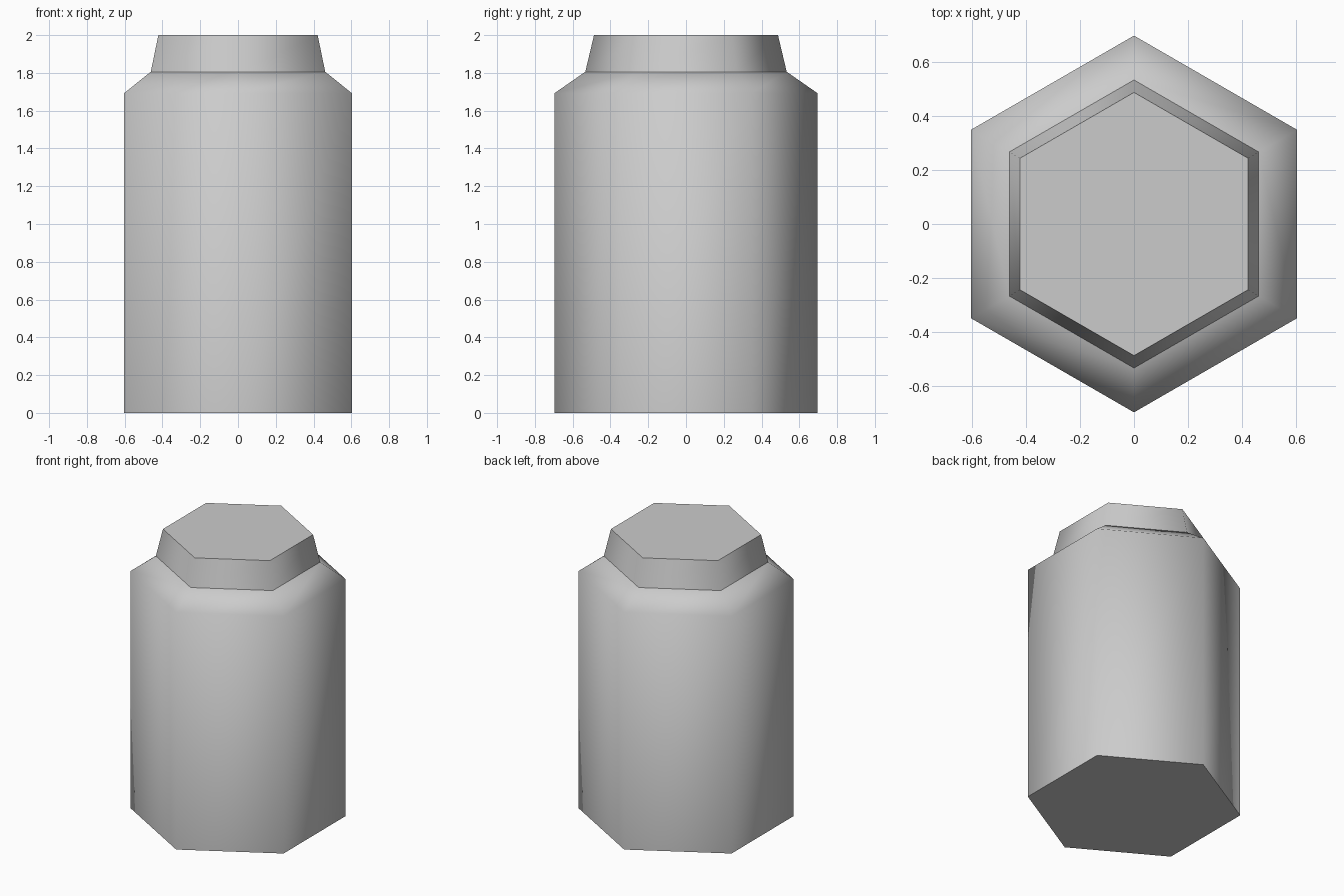
import bpy
import bmesh
from math import cos, sin, pi, radians

cube = bpy.data.objects.get("Cube")
if cube:
    bpy.data.objects.remove(cube, do_unlink=True)

SIDES = 6

grey = bpy.data.materials.new("plain grey")
grey.use_nodes = True
colour = (0.6, 0.6, 0.6, 1)
grey.diffuse_color = colour
grey.node_tree.nodes["Principled BSDF"].inputs["Base Color"].default_value = colour


def hex_solid(name, profile):
    """Closed six-sided solid from (radius, height) rings, corners on the y axis."""
    bm = bmesh.new()
    rings = []
    for radius, z in profile:
        angles = [pi / 2 + 2 * pi * i / SIDES for i in range(SIDES)]
        rings.append([bm.verts.new((radius * cos(a), radius * sin(a), z)) for a in angles])
    for low, high in zip(rings, rings[1:]):
        for i in range(SIDES):
            j = (i + 1) % SIDES
            bm.faces.new((low[i], low[j], high[j], high[i]))
    bm.faces.new(rings[0][::-1])
    bm.faces.new(rings[-1])
    mesh = bpy.data.meshes.new(name)
    bm.to_mesh(mesh)
    bm.free()
    mesh.materials.append(grey)
    obj = bpy.data.objects.new(name, mesh)
    bpy.context.collection.objects.link(obj)
    # Soft around the sides, crisp at the caps
    bpy.ops.object.select_all(action="DESELECT")
    obj.select_set(True)
    bpy.context.view_layer.objects.active = obj
    bpy.ops.object.shade_smooth_by_angle(angle=radians(65))
    return obj


# Jar body with sloped shoulder
hex_solid("jar_body", [(0.697, 0), (0.697, 1.692), (0.533, 1.806)])

# Tapered lid
hex_solid("jar_lid", [(0.533, 1.806), (0.487, 2.0)])
